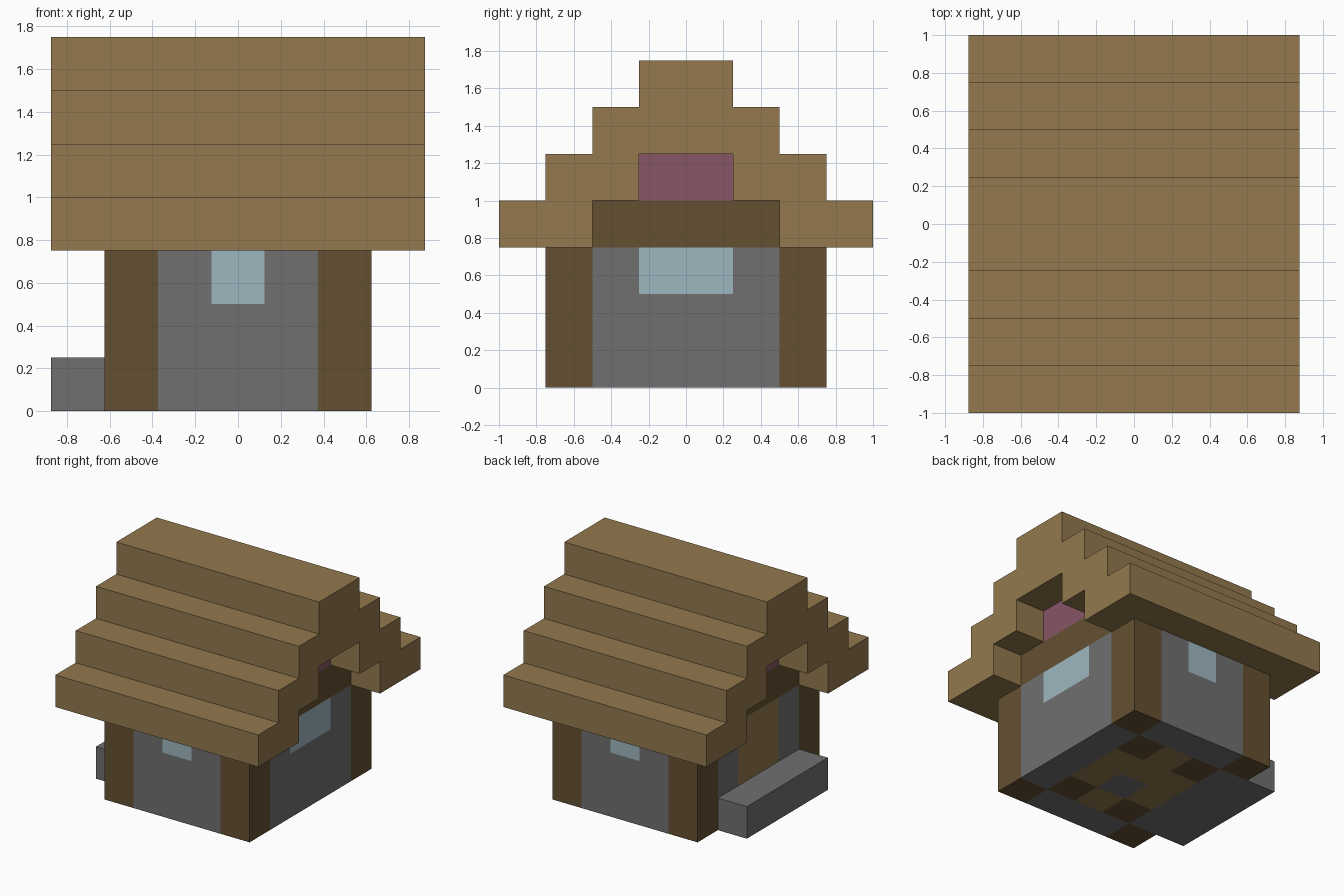
import bpy, bmesh
from mathutils import Matrix, Vector

cube = bpy.data.objects.get("Cube")
if cube:
    bpy.data.objects.remove(cube, do_unlink=True)

U = 0.25  # block size
HX, HY, WALL_TOP = 2.5 * U, 3 * U, 3 * U


def material(name, hex_colour):
    def linear(v):
        return v / 12.92 if v <= 0.04045 else ((v + 0.055) / 1.055) ** 2.4
    rgb = [linear(c / 255) for c in bytes.fromhex(hex_colour)]
    m = bpy.data.materials.new(name)
    m.use_nodes = True
    m.diffuse_color = (*rgb, 1)
    m.node_tree.nodes["Principled BSDF"].inputs["Base Color"].default_value = (*rgb, 1)
    return m


plank = material("light plank", "93794E")
timber = material("dark timber", "655032")
stone = material("grey stone", "707070")
glass = material("pale blue glass", "9DB7BF")
rose = material("rose panel", "875666")


def finish(name, bm, mat):
    bmesh.ops.recalc_face_normals(bm, faces=bm.faces)
    mesh = bpy.data.meshes.new(name)
    bm.to_mesh(mesh)
    bm.free()
    mesh.materials.append(mat)
    obj = bpy.data.objects.new(name, mesh)
    bpy.context.collection.objects.link(obj)
    return obj


def boxes(name, mat, spans):
    """One object made of boxes, each given by its lower and upper corner."""
    bm = bmesh.new()
    for lo, hi in spans:
        lo, hi = Vector(lo), Vector(hi)
        place = Matrix.Translation((lo + hi) / 2) @ Matrix.Diagonal((*(hi - lo), 1))
        bmesh.ops.create_cube(bm, size=1, matrix=place)
    return finish(name, bm, mat)


def wall(name, axis, side, half, opening, sill, fill_name, fill):
    """Stone wall one block thick, with a flush panel reaching up to its top."""
    def span(a0, a1, z0, z1):
        outer = HX if axis == "x" else HY
        t0, t1 = sorted((side * outer, side * (outer - U)))
        if axis == "x":
            return (t0, a0, z0), (t1, a1, z1)
        return (a0, t0, z0), (a1, t1, z1)
    boxes(name, stone, [span(-half, half, 0, sill),
                        span(-half, -opening, sill, WALL_TOP),
                        span(opening, half, sill, WALL_TOP)])
    boxes(fill_name, fill, [span(-opening, opening, sill, WALL_TOP)])


# Walls with windows and the door
wall("front_wall", "y", -1, 1.5 * U, U / 2, 2 * U, "front_window", glass)
wall("back_wall", "y", 1, 1.5 * U, U / 2, 2 * U, "back_window", glass)
wall("left_wall", "x", 1, 2 * U, U, 2 * U, "left_window", glass)
wall("right_wall", "x", -1, 2 * U, U, U, "door", plank)
boxes("door_step", stone, [((-HX - U, -2 * U, 0), (-HX, 2 * U, U))])

# Corner posts
for y_name, sy in (("front", -1), ("back", 1)):
    for x_name, sx in (("right", -1), ("left", 1)):
        x0, x1 = sorted((sx * HX, sx * (HX - U)))
        y0, y1 = sorted((sy * HY, sy * (HY - U)))
        boxes(f"{y_name}_{x_name}_post", timber, [((x0, y0, 0), (x1, y1, WALL_TOP))])

# Gable beams and panels
for x_name, sx in (("right", -1), ("left", 1)):
    x0, x1 = sorted((sx * HX, sx * (HX - U)))
    boxes(f"{x_name}_gable_beam", timber, [((x0, -2 * U, 3 * U), (x1, 2 * U, 4 * U))])
    boxes(f"{x_name}_gable_panel", rose, [((x0, -U, 4 * U), (x1, U, 5 * U))])

# Tiled floor: timber in the corners, one stone tile near the middle
tiles = {"plank": [], "timber": [], "stone": []}
for i in (-1, 0, 1):
    for j in (-2, -1, 0, 1):
        kind = "plank"
        if i != 0 and j in (-2, 1):
            kind = "timber"
        elif i == 0 and j == -1:
            kind = "stone"
        tiles[kind].append((((i - 0.5) * U, j * U, 0), ((i + 0.5) * U, (j + 1) * U, U)))
for kind, mat in (("plank", plank), ("timber", timber), ("stone", stone)):
    boxes(f"{kind}_floor_tiles", mat, tiles[kind])

# Stepped roof: half profile in blocks, mirrored and extruded along x
half = [(1, 7), (1, 6), (2, 6), (2, 5), (3, 5), (3, 4), (4, 4), (4, 3),
        (2, 3), (2, 4), (1, 4), (1, 5)]
profile = half + [(-y, z) for y, z in reversed(half)]
bm = bmesh.new()
end = bm.faces.new([bm.verts.new((-HX - U, y * U, z * U)) for y, z in profile])
extruded = bmesh.ops.extrude_face_region(bm, geom=[end], use_keep_orig=True)
bmesh.ops.translate(bm, vec=(2 * HX + 2 * U, 0, 0),
                    verts=[v for v in extruded["geom"] if isinstance(v, bmesh.types.BMVert)])
finish("stepped_roof", bm, plank)
